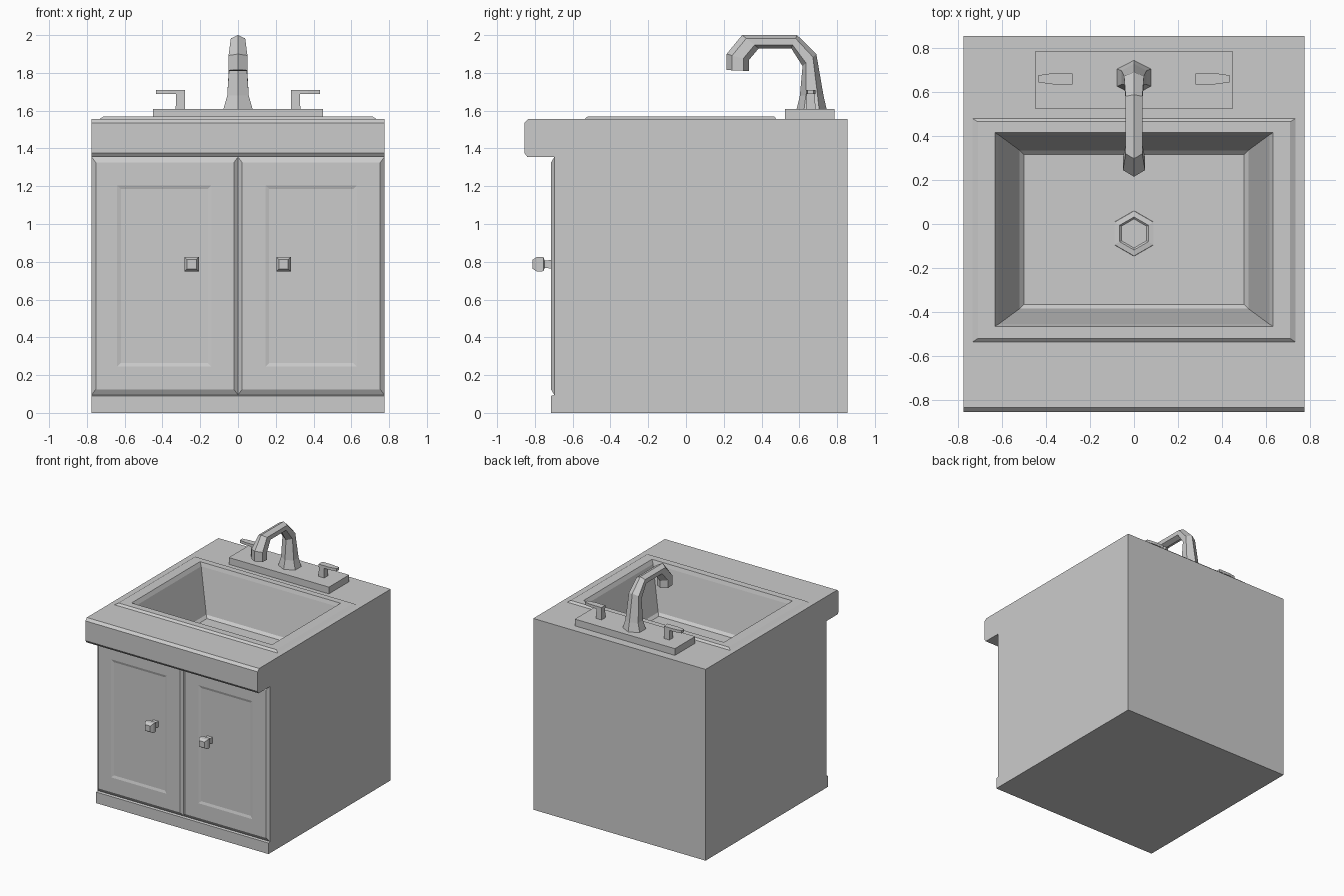
import bpy, bmesh, math

if "Cube" in bpy.data.objects:
    bpy.data.objects.remove(bpy.data.objects["Cube"])


def finish(name, bm):
    bmesh.ops.remove_doubles(bm, verts=bm.verts, dist=1e-5)
    bmesh.ops.recalc_face_normals(bm, faces=bm.faces)
    me = bpy.data.meshes.new(name)
    bm.to_mesh(me)
    bm.free()
    ob = bpy.data.objects.new(name, me)
    bpy.context.collection.objects.link(ob)
    return ob


def loft(bm, rings, cap_start=True):
    """Skin a list of equal-length point rings and cap the ends."""
    vs = [[bm.verts.new(p) for p in r] for r in rings]
    n = len(rings[0])
    for a, b in zip(vs, vs[1:]):
        for i in range(n):
            j = (i + 1) % n
            bm.faces.new((a[i], a[j], b[j], b[i]))
    if cap_start:
        bm.faces.new(vs[0][::-1])
    bm.faces.new(vs[-1])


def lofted(name, rings):
    bm = bmesh.new()
    loft(bm, rings)
    return finish(name, bm)


def rect(axis, pos, u0, u1, v0, v1):
    """Rectangle ring at pos on an axis; u, v are the other two axes in order."""
    pts = [(u0, v0), (u1, v0), (u1, v1), (u0, v1)]
    k = "xyz".index(axis)
    return [p[:k] + (pos,) + p[k:] for p in pts]


# Cabinet carcass with overhanging counter (side profile) and sunken basin
W = 0.775
profile = [(-0.835, 1.555), (-0.855, 1.535), (-0.855, 1.375), (-0.84, 1.355),
           (-0.695, 1.355), (-0.695, 0.095), (-0.715, 0.09), (-0.715, 0),
           (0.855, 0), (0.855, 1.555)]
bm = bmesh.new()
left = [bm.verts.new((-W, y, z)) for y, z in profile]
right = [bm.verts.new((W, y, z)) for y, z in profile]
bm.faces.new(left)
bm.faces.new(right[::-1])
for i in range(len(profile) - 1):
    bm.faces.new((left[i], left[i + 1], right[i + 1], right[i]))
basin = [(1.555, W, -0.835, 0.855), (1.555, 0.735, -0.537, 0.48),
         (1.57, 0.71, -0.52, 0.465), (1.57, 0.632, -0.465, 0.415),
         (1.54, 0.615, -0.455, 0.405), (1.20, 0.52, -0.385, 0.335),
         (1.18, 0.50, -0.365, 0.315)]
loft(bm, [rect("z", z, -x, x, y0, y1) for z, x, y0, y1 in basin], cap_start=False)
finish("cabinet_with_basin", bm)

# Doors with chamfered edges and recessed panels, plus square knobs
for side, x0, x1, p0, p1, kx in (("left", -W, 0, -0.64, -0.14, -0.245),
                                 ("right", 0, W, 0.145, 0.63, 0.242)):
    lofted("door_" + side, [
        rect("y", -0.693, x0, x1, 0.095, 1.355),
        rect("y", -0.697, x0, x1, 0.095, 1.355),
        rect("y", -0.715, x0 + 0.022, x1 - 0.022, 0.125, 1.325),
        rect("y", -0.715, p0, p1, 0.245, 1.205),
        rect("y", -0.709, p0 + 0.02, p1 - 0.02, 0.265, 1.185)])
    knob = [(-0.705, 0.025), (-0.735, 0.02), (-0.748, 0.02), (-0.755, 0.037),
            (-0.79, 0.038), (-0.812, 0.024)]
    lofted("knob_" + side, [rect("y", y, kx - h, kx + h, 0.787 - h, 0.787 + h)
                            for y, h in knob])

# Hexagonal drain
lofted("drain", [[(r * math.sin(i * math.pi / 3), -0.043 + r * math.cos(i * math.pi / 3), z)
                  for i in range(6)]
                 for r, z in ((0.105, 1.175), (0.102, 1.186), (0.075, 1.19), (0.066, 1.182))])

# Tap base plate
lofted("tap_plate", [rect("z", z, -0.45, 0.45, 0.525, 0.785) for z in (1.55, 1.61)])

# Tap handles: stem and tapered lever
for side, s in (("left", -1), ("right", 1)):
    lofted("handle_stem_" + side,
           [rect("z", z, s * 0.305 - h, s * 0.305 + h, 0.66 - h, 0.66 + h)
            for z, h in ((1.605, 0.025), (1.695, 0.023))])
    lofted("handle_lever_" + side,
           [rect("x", s * x, 0.66 - h, 0.66 + h, 1.688, 1.71)
            for x, h in ((0.28, 0.025), (0.37, 0.025), (0.435, 0.016))])

# Arched hexagonal spout: outer point, inner point (y, z) and half width per section
sections = [((0.745, 1.605), (0.585, 1.605), 0.078),
            ((0.728, 1.68), (0.603, 1.68), 0.057),
            ((0.690, 1.90), (0.617, 1.836), 0.045),
            ((0.588, 2.0), (0.557, 1.93), 0.038),
            ((0.297, 2.0), (0.385, 1.93), 0.038),
            ((0.215, 1.90), (0.333, 1.868), 0.05),
            ((0.215, 1.815), (0.333, 1.81), 0.05)]
rings = []
for (oy, oz), (iy, iz), h in sections:
    at = lambda x, t: (x, oy + (iy - oy) * t, oz + (iz - oz) * t)
    rings.append([at(0, 0), at(h, 0.25), at(h, 0.75), at(0, 1), at(-h, 0.75), at(-h, 0.25)])
lofted("spout", rings)
